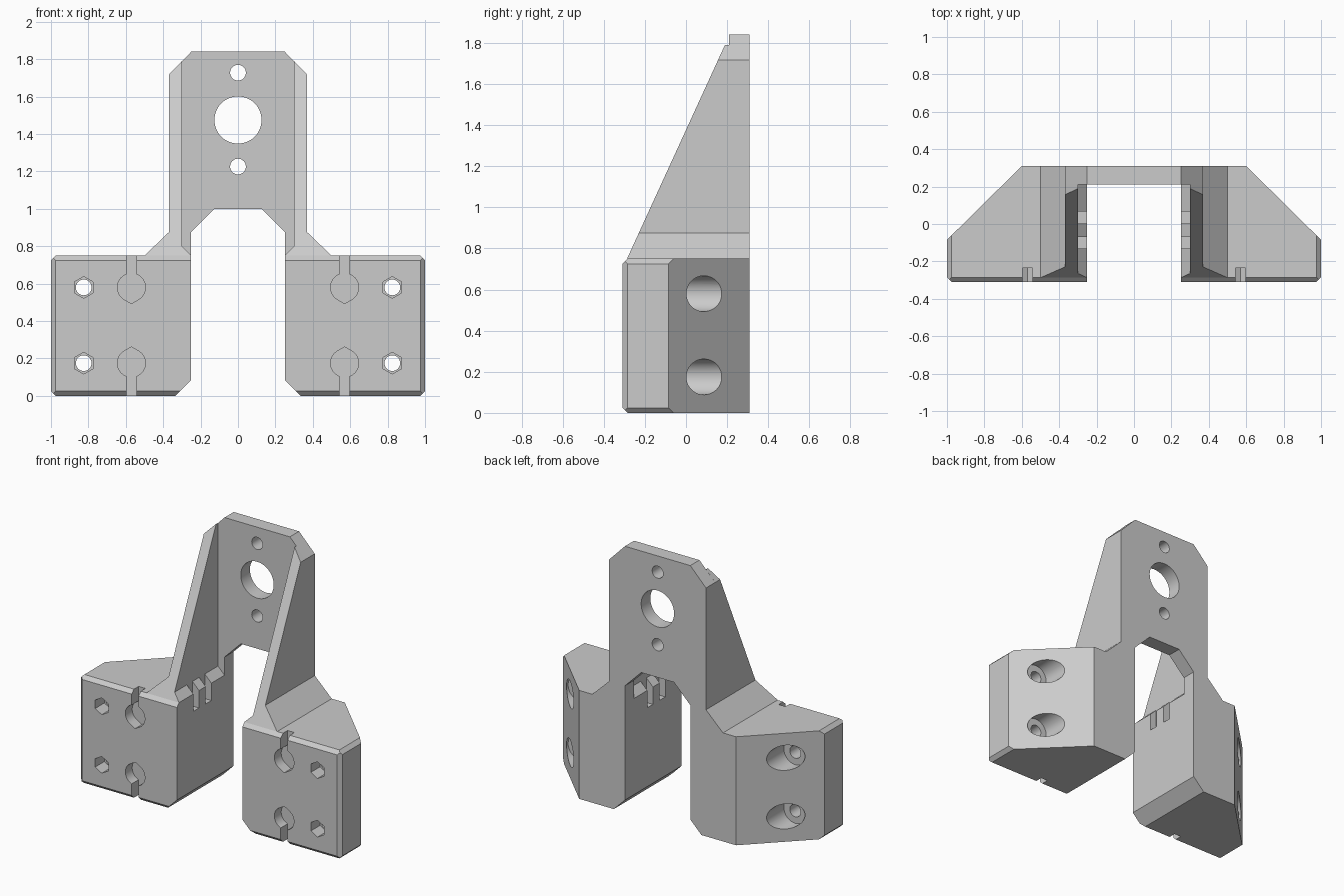
import bpy, bmesh, math
from mathutils import Vector

cube = bpy.data.objects.get("Cube")
if cube:
    bpy.data.objects.remove(cube, do_unlink=True)

grey = bpy.data.materials.new("plain_grey")
grey.use_nodes = True
grey.diffuse_color = (0.6, 0.6, 0.6, 1)
grey.node_tree.nodes["Principled BSDF"].inputs["Base Color"].default_value = (0.6, 0.6, 0.6, 1)

FRONT, BACK, TOP = -0.31, 0.31, 0.75
INNER, OUTER, BEVEL = 0.25, 1.0, 0.025
PLATE_FRONT = 0.21


def prism(name, points, y0, y1, cuts=()):
    """Extrude an x-z profile along y, then trim it with planes (point, outward normal)."""
    bm = bmesh.new()
    face = bm.faces.new([bm.verts.new((x, y0, z)) for x, z in points])
    ext = bmesh.ops.extrude_face_region(bm, geom=[face])
    moved = [g for g in ext["geom"] if isinstance(g, bmesh.types.BMVert)]
    bmesh.ops.translate(bm, verts=moved, vec=(0, y1 - y0, 0))
    if len(bm.faces) < len(points) + 2:
        bm.faces.new([v for v in bm.verts if v not in moved])
    for point, normal in cuts:
        geom = bm.verts[:] + bm.edges[:] + bm.faces[:]
        bmesh.ops.bisect_plane(bm, geom=geom, dist=1e-5, plane_co=point,
                               plane_no=Vector(normal).normalized(), clear_outer=True)
        bmesh.ops.holes_fill(bm, edges=bm.edges[:], sides=0)
    bmesh.ops.recalc_face_normals(bm, faces=bm.faces[:])
    mesh = bpy.data.meshes.new(name)
    bm.to_mesh(mesh)
    bm.free()
    mesh.materials.append(grey)
    obj = bpy.data.objects.new(name, mesh)
    bpy.context.collection.objects.link(obj)
    return obj


def arc(x, z, r, n, start=0.0, sweep=360.0):
    steps = n if sweep == 360 else n - 1
    angles = [math.radians(start + sweep * i / steps) for i in range(n)]
    return [(x + r * math.cos(a), z + r * math.sin(a)) for a in angles]


def rect(x0, x1, z0, z1):
    return [(x0, z0), (x1, z0), (x1, z1), (x0, z1)]


cutters = []


def cut(obj, points, y0, y1):
    cutter = prism("cutter", points, y0, y1)
    cutter.hide_render = True
    cutters.append(cutter)
    mod = obj.modifiers.new("cut", 'BOOLEAN')
    mod.operation, mod.solver, mod.object = 'DIFFERENCE', 'EXACT', cutter


# Feet: box trimmed by the slanted back, inner lower bevel and small edge bevels
f, o = FRONT + BEVEL, OUTER - BEVEL
planes = [
    ((OUTER, -0.085, 0), (0.395, 0.4, 0)),
    ((INNER, 0, 0.085), (-1, 0, -1)),
    ((0, f, TOP), (0, -1, 1)),
    ((0, f, 0), (0, -1, -1)),
    ((o, FRONT, 0), (1, -1, 0)),
    ((o, 0, TOP), (1, 0, 1)),
    ((o, 0, 0), (1, 0, -1)),
]
feet = prism("feet", rect(INNER, OUTER, 0, TOP), FRONT, BACK, planes)

for z, d in ((0.58, 1), (0.175, -1)):
    # Bolt hole with hexagonal front recess and round rear counterbore
    cut(feet, arc(0.825, z, 0.042, 32), -0.5, 0.5)
    cut(feet, arc(0.825, z, 0.058, 6, 30), -0.5, -0.21)
    cut(feet, arc(0.825, z, 0.087, 48), -0.015, 0.5)
    # Teardrop pocket with a slot running to the edge
    r, x = 0.075, 0.57
    drop = arc(x, 0, r, 33, -60, 300) + [(x, -r / math.cos(math.radians(30)))]
    cut(feet, [(px, z + d * pz) for px, pz in drop], -0.5, -0.235)
    cut(feet, rect(x - 0.026, x + 0.026, *sorted((z, z + d * 0.4))), -0.5, -0.235)

# Side gussets: flared wall sliced by the sloping front
gussets = prism("side_gussets",
                [(INNER, TOP), (0.5, TOP), (0.37, 0.875), (0.37, 1.717), (0.3, 1.79), (0.3, 0.8)],
                FRONT, PLATE_FRONT, [((0, -0.287, TOP), (0, -1, 0.458))])

# Small notches across the inner lip
for y in (0.035, -0.1):
    for part in (feet, gussets):
        cut(part, rect(0.2, 0.3, 0.63, 0.82), y - 0.031, y + 0.031)

# Back plate with arch and mounting holes
half = [(0.125, 1.0), (INNER, 0.875), (INNER, TOP), (0.5, TOP),
        (0.37, 0.875), (0.37, 1.717), (0.25, 1.84)]
plate = prism("back_plate", half + [(-x, z) for x, z in reversed(half)], PLATE_FRONT, BACK)
for z, r in ((1.475, 0.126), (1.728, 0.042), (1.226, 0.042)):
    cut(plate, arc(0, z, r, 48), 0, 0.5)

# Mirror the side parts, bake the cuts and remove the cutters
for part in (feet, gussets):
    part.modifiers.new("mirror", 'MIRROR').use_mirror_merge = False
bpy.context.view_layer.update()
graph = bpy.context.evaluated_depsgraph_get()
parts = (feet, gussets, plate)
baked = [bpy.data.meshes.new_from_object(p.evaluated_get(graph)) for p in parts]
for part, mesh in zip(parts, baked):
    part.modifiers.clear()
    part.data = mesh
for cutter in cutters:
    bpy.data.objects.remove(cutter, do_unlink=True)

# Smooth bores, sharp edges
bpy.ops.object.select_all(action='DESELECT')
for part in parts:
    part.select_set(True)
bpy.context.view_layer.objects.active = feet
bpy.ops.object.shade_smooth_by_angle(angle=math.radians(25))
